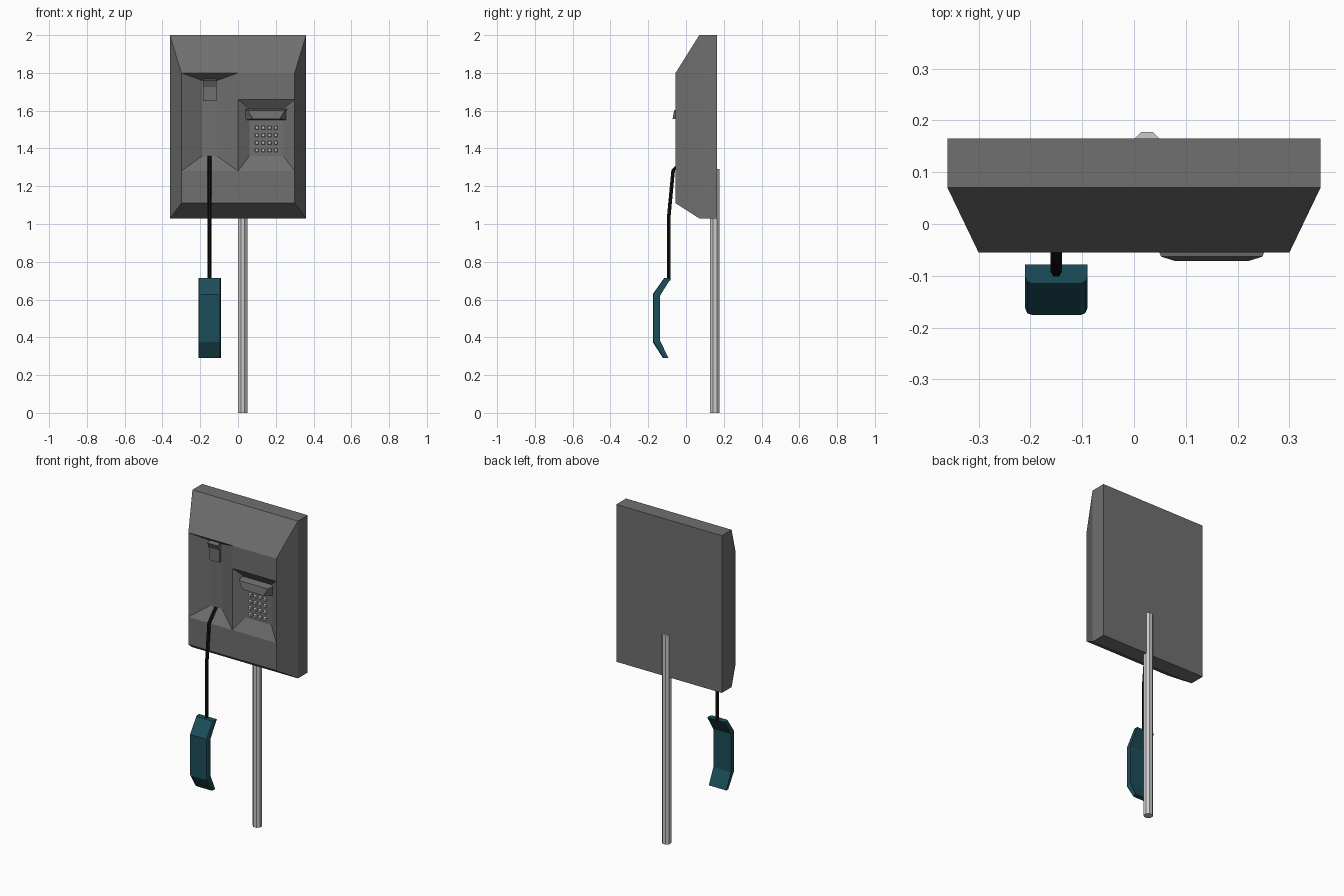
import bpy, bmesh, math

if "Cube" in bpy.data.objects:
    bpy.data.objects.remove(bpy.data.objects["Cube"])


def material(name, rgb):
    m = bpy.data.materials.new(name)
    m.diffuse_color = (*rgb, 1)
    m.use_nodes = True
    m.node_tree.nodes["Principled BSDF"].inputs["Base Color"].default_value = m.diffuse_color
    return m


casing_grey = material("casing_grey", (0.16, 0.16, 0.16))
teal = material("dark_teal", (0.012, 0.075, 0.1))
black = material("black", (0.006, 0.006, 0.006))


def finish(bm, name, mat=None):
    bmesh.ops.recalc_face_normals(bm, faces=bm.faces[:])
    me = bpy.data.meshes.new(name)
    bm.to_mesh(me)
    bm.free()
    ob = bpy.data.objects.new(name, me)
    bpy.context.collection.objects.link(ob)
    if mat:
        me.materials.append(mat)
    return ob


def loft(bm, rings):
    """Skin matching rings of points and cap both ends."""
    rows = [[bm.verts.new(p) for p in r] for r in rings]
    n = len(rows[0])
    for a, b in zip(rows, rows[1:]):
        for i in range(n):
            j = (i + 1) % n
            bm.faces.new((a[i], a[j], b[j], b[i]))
    bm.faces.new(rows[0])
    bm.faces.new(rows[-1])


def rect(x0, x1, z0, z1, y):
    return [(x0, y, z1), (x1, y, z1), (x1, y, z0), (x0, y, z0)]


# Casing: bevelled box whose front holds two sloped recesses
FRONT = -0.055
bm = bmesh.new()


def ring(pts):
    return [bm.verts.new(p) for p in pts]


back = ring(rect(-0.36, 0.36, 1.03, 2.0, 0.165))
mid = ring(rect(-0.36, 0.36, 1.03, 2.0, 0.07))
bm.faces.new(back)
for i in range(4):
    j = (i + 1) % 4
    bm.faces.new((back[i], back[j], mid[j], mid[i]))
A, B, C, D, E, F, G, H, I, J = ring([(x, FRONT, z) for x, z in (
    (-0.3, 1.8), (0, 1.8), (0.3, 1.8), (0, 1.66), (0.3, 1.66),
    (-0.3, 1.28), (0, 1.28), (0.3, 1.28), (-0.3, 1.11), (0.3, 1.11))])
tl, tr, br, bl = mid
cradle = ring(rect(-0.19, -0.11, 1.36, 1.76, 0.0))
keys = ring(rect(0.06, 0.24, 1.36, 1.61, -0.018))
for f in ((tl, tr, C, B, A), (tr, br, J, H, E, C), (br, bl, I, J),
          (bl, tl, A, F, I), (B, C, E, D), (F, G, H, J, I), cradle, keys,
          (A, B, cradle[1], cradle[0]), (B, D, G, cradle[2], cradle[1]),
          (G, F, cradle[3], cradle[2]), (F, A, cradle[0], cradle[3]),
          (D, E, keys[1], keys[0]), (E, H, keys[2], keys[1]),
          (H, G, keys[3], keys[2]), (G, D, keys[0], keys[3])):
    bm.faces.new(f)
finish(bm, "casing", casing_grey)

# Hook that holds the handset
bm = bmesh.new()
hook = [(0.005, 1.77), (-0.035, 1.76), (-0.018, 1.725), (-0.018, 1.65), (0.005, 1.65)]
loft(bm, [[(x, y, z) for y, z in hook] for x in (-0.185, -0.115)])
finish(bm, "hook", casing_grey)

# Display housing, overhanging the keypad with its face tilted up
bm = bmesh.new()
loft(bm, [rect(0.035, 0.265, 1.55, 1.61, -0.015),
          [(0.052, -0.063, 1.602), (0.248, -0.063, 1.602),
           (0.222, -0.071, 1.557), (0.078, -0.071, 1.557)]])
finish(bm, "display", casing_grey)

# Keypad buttons
bm = bmesh.new()
for col in range(4):
    for row in range(4):
        x, z = 0.1 + col * 0.0335, 1.39 + row * 0.04
        loft(bm, [rect(x - s, x + s, z - s, z + s, y)
                  for s, y in ((0.01, -0.017), (0.007, -0.032))])
finish(bm, "keypad_buttons")

# Octagonal pole behind the casing
bm = bmesh.new()
r = 0.025 / math.cos(math.pi / 8)
loft(bm, [[(0.025 + r * math.cos((k + 0.5) * math.pi / 4),
            0.153 + r * math.sin((k + 0.5) * math.pi / 4), z) for k in range(8)]
          for z in (0, 1.29)])
finish(bm, "pole")

# Cord hanging out of the cradle recess
bm = bmesh.new()
loft(bm, [[(-0.15 + 0.011 * math.cos(k * math.pi / 3),
            y + 0.011 * math.sin(k * math.pi / 3), z) for k in range(6)]
          for y, z in ((0.0, 1.36), (-0.068, 1.285), (-0.092, 1.03), (-0.092, 0.7))])
finish(bm, "cord", black)

# Handset: chamfered section swept along a bent profile (inner y, outer y, z)
bm = bmesh.new()
section = [(-0.06, 0), (-0.06, 0.65), (-0.056, 0.9), (-0.046, 1),
           (0.046, 1), (0.056, 0.9), (0.06, 0.65), (0.06, 0)]
stations = [((-0.078, 0.715), (-0.115, 0.715)), ((-0.138, 0.62), (-0.176, 0.628)),
            ((-0.138, 0.385), (-0.176, 0.375)), ((-0.093, 0.29), (-0.122, 0.29))]
loft(bm, [[(-0.15 + x, a[0] + (b[0] - a[0]) * t, a[1] + (b[1] - a[1]) * t)
           for x, t in section] for a, b in stations])
finish(bm, "handset", teal)
